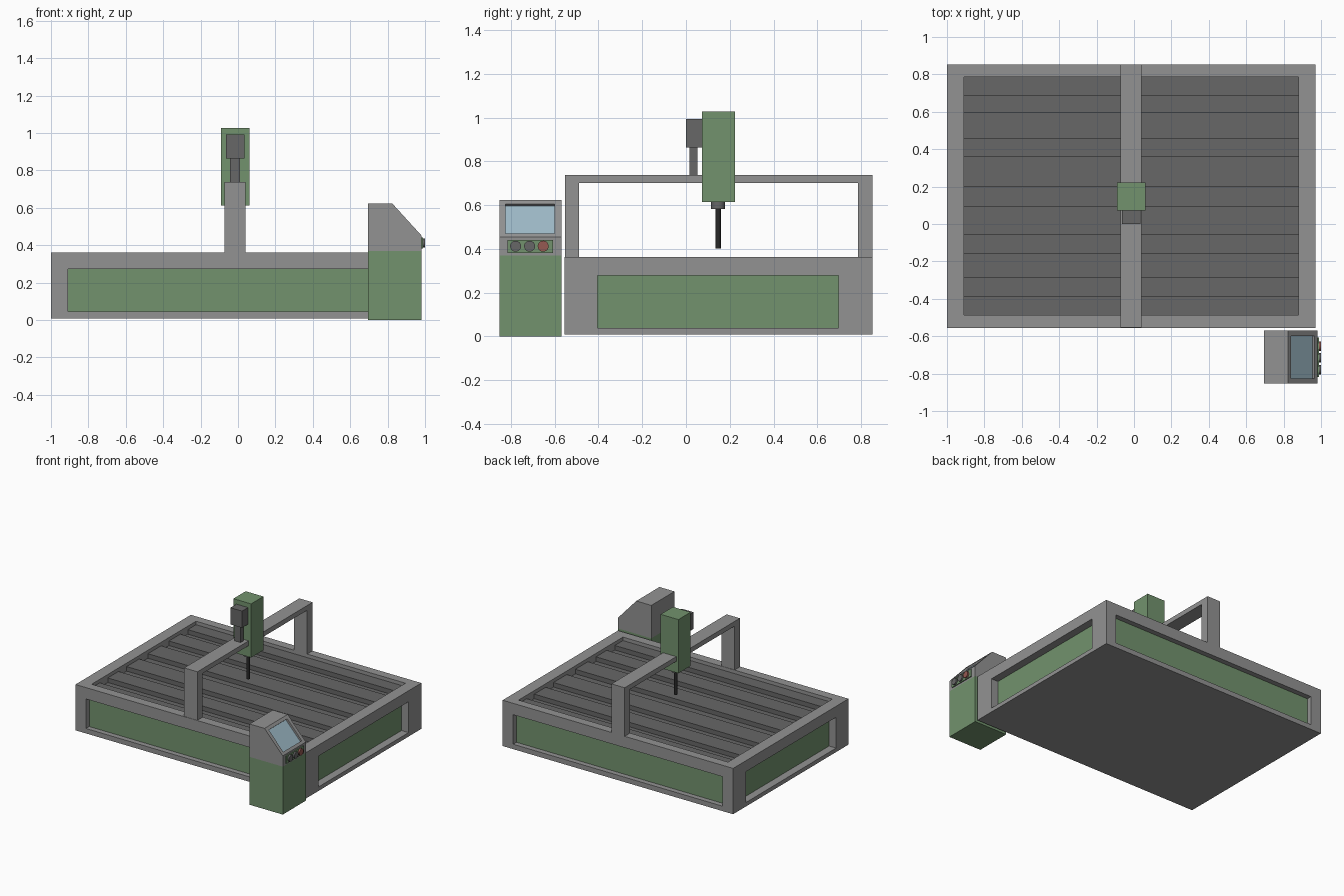
import bpy, bmesh, math
from mathutils import Matrix, Vector

if "Cube" in bpy.data.objects:
    bpy.data.objects.remove(bpy.data.objects["Cube"])


def material(name, rgb):
    m = bpy.data.materials.new(name)
    m.diffuse_color = (*rgb, 1)
    m.use_nodes = True
    m.node_tree.nodes["Principled BSDF"].inputs["Base Color"].default_value = m.diffuse_color
    return m


GREEN = material("green_paint", (0.17, 0.29, 0.155))
GREY = material("frame_grey", (0.29, 0.29, 0.29))
DARK = material("dark_steel", (0.135, 0.135, 0.135))
BLACK = material("black_steel", (0.02, 0.02, 0.02))
GLASS = material("screen_blue", (0.34, 0.49, 0.57))
RED = material("red_plastic", (0.3, 0.1, 0.085))


def finish(name, bm, mat):
    bmesh.ops.recalc_face_normals(bm, faces=bm.faces)
    me = bpy.data.meshes.new(name)
    bm.to_mesh(me)
    bm.free()
    ob = bpy.data.objects.new(name, me)
    bpy.context.collection.objects.link(ob)
    if mat:
        me.materials.append(mat)
    return ob


def box(name, x, y, z, mat=None):
    bm = bmesh.new()
    bmesh.ops.create_cube(bm, size=1)
    for v in bm.verts:
        v.co = [r[0] if c < 0 else r[1] for c, r in zip(v.co, (x, y, z))]
    return finish(name, bm, mat)


def cylinder(name, centre, r, depth, axis, mat, sides=24):
    bm = bmesh.new()
    rot = Matrix.Rotation(math.pi / 2, 4, 'Y') if axis == 'X' else Matrix()
    bmesh.ops.create_cone(bm, cap_ends=True, segments=sides, radius1=r, radius2=r,
                          depth=depth, matrix=Matrix.Translation(centre) @ rot)
    ob = finish(name, bm, mat)
    for p in ob.data.polygons:
        p.use_smooth = len(p.vertices) == 4
    return ob


def extrude_profile(name, pts, place, lo, hi, mat=None):
    """Extrude a closed 2D outline between two offsets along the third axis."""
    bm = bmesh.new()
    face = bm.faces.new([bm.verts.new(place(a, b, lo)) for a, b in pts])
    ext = bmesh.ops.extrude_face_region(bm, geom=[face])["geom"]
    move = Vector(place(0, 0, hi)) - Vector(place(0, 0, lo))
    bmesh.ops.translate(bm, vec=move, verts=[g for g in ext if isinstance(g, bmesh.types.BMVert)])
    return finish(name, bm, mat)


def carve(ob, cutter):
    mod = ob.modifiers.new("recess", 'BOOLEAN')
    mod.operation, mod.solver, mod.object = 'DIFFERENCE', 'EXACT', cutter
    bpy.context.view_layer.objects.active = ob
    bpy.ops.object.modifier_apply(modifier=mod.name)
    bpy.data.objects.remove(cutter, do_unlink=True)


# Bed frame with an open top and a recess in each side
X0, X1, Y0, Y1 = -1.0, 0.97, -0.556, 0.853
IX, IY = (-0.91, 0.88), (-0.487, 0.787)
bed = box("bed_frame", (X0, X1), (Y0, Y1), (0.008, 0.362), GREY)
carve(bed, box("cutter", IX, IY, (0.28, 0.5)))
DX, DY, T = 0.07, 0.05, 0.01
LONG_Z, SHORT_Y, SHORT_Z = (0.046, 0.274), (-0.404, 0.696), (0.039, 0.277)
for name, y, s in (("front", Y0, 1), ("back", Y1, -1)):
    carve(bed, box("cutter", IX, sorted((y - s * 0.1, y + s * DY)), LONG_Z))
    box(name + "_panel", IX, sorted((y + s * DY, y + s * (DY - T))), LONG_Z, GREEN)
for name, x, s in (("left", X0, 1), ("right", X1, -1)):
    carve(bed, box("cutter", sorted((x - s * 0.1, x + s * DX)), SHORT_Y, SHORT_Z))
    box(name + "_panel", sorted((x + s * DX, x + s * (DX - T))), SHORT_Y, SHORT_Z, GREEN)

# Table with long grooves, one outline extruded along x
outline = [(IY[0], 0.28), (IY[0], 0.335)]
for a, b in ((-0.388, -0.29), (-0.158, -0.06), (0.094, 0.2), (0.361, 0.457), (0.596, 0.687)):
    outline += [(a, 0.335), (a, 0.30), (b, 0.30), (b, 0.335)]
outline += [(IY[1], 0.335), (IY[1], 0.28)]
extrude_profile("grooved_table", outline, lambda a, b, t: (t, a, b), *IX, DARK)

# Gantry arch over the bed
arch = [(-0.553, 0.355), (-0.553, 0.737), (Y1, 0.737), (Y1, 0.355),
        (0.787, 0.355), (0.787, 0.70), (-0.49, 0.70), (-0.49, 0.355)]
extrude_profile("gantry", arch, lambda a, b, t: (t, a, b), -0.073, 0.04, GREY)

# Spindle head, drive motor and cutting tool
CX = -0.016
box("spindle_head", (-0.091, 0.061), (0.073, 0.223), (0.613, 1.028), GREEN)
box("motor", (-0.065, 0.035), (0.0, 0.075), (0.864, 0.993), DARK)
box("motor_mount", (-0.042, 0.01), (0.017, 0.053), (0.73, 0.87), DARK)
cylinder("spindle_collar", (CX, 0.147, 0.60), 0.032, 0.038, 'Z', DARK)
cylinder("cutting_tool", (CX, 0.147, 0.497), 0.0125, 0.19, 'Z', BLACK, 16)

# Control console: green cabinet and grey sloped top
CY = (-0.853, -0.57)
box("console_cabinet", (0.696, 0.98), CY, (0.0, 0.37), GREEN)
side = [(0.696, 0.37), (0.696, 0.624), (0.824, 0.624), (0.98, 0.453), (0.98, 0.37)]
console = extrude_profile("console_top", side, lambda a, b, t: (a, t, b), *CY, GREY)

# Screen set into the slope
top, low = Vector((0.824, 0.624)), Vector((0.98, 0.453))
along = (low - top).normalized()
out = Vector((-along.y, along.x))


def on_slope(z, lift):
    return tuple(top.lerp(low, (top.y - z) / (top.y - low.y)) + out * lift)


def slope_slab(name, lift_lo, lift_hi, mat=None):
    pts = [on_slope(0.606, lift_lo), on_slope(0.606, lift_hi),
           on_slope(0.47, lift_hi), on_slope(0.47, lift_lo)]
    return extrude_profile(name, pts, lambda a, b, t: (a, t, b), -0.825, -0.6, mat)


carve(console, slope_slab("cutter", -0.018, 0.05))
slope_slab("screen", -0.02, -0.015, GLASS)

# Button plate and three buttons
box("button_plate", (0.975, 0.988), (-0.817, -0.608), (0.382, 0.440), GREEN)
for i, (y, mat) in enumerate(((-0.779, DARK), (-0.715, DARK), (-0.653, RED))):
    cylinder(f"button_{i + 1}", (0.99, y, 0.412), 0.025, 0.02, 'X', mat)
